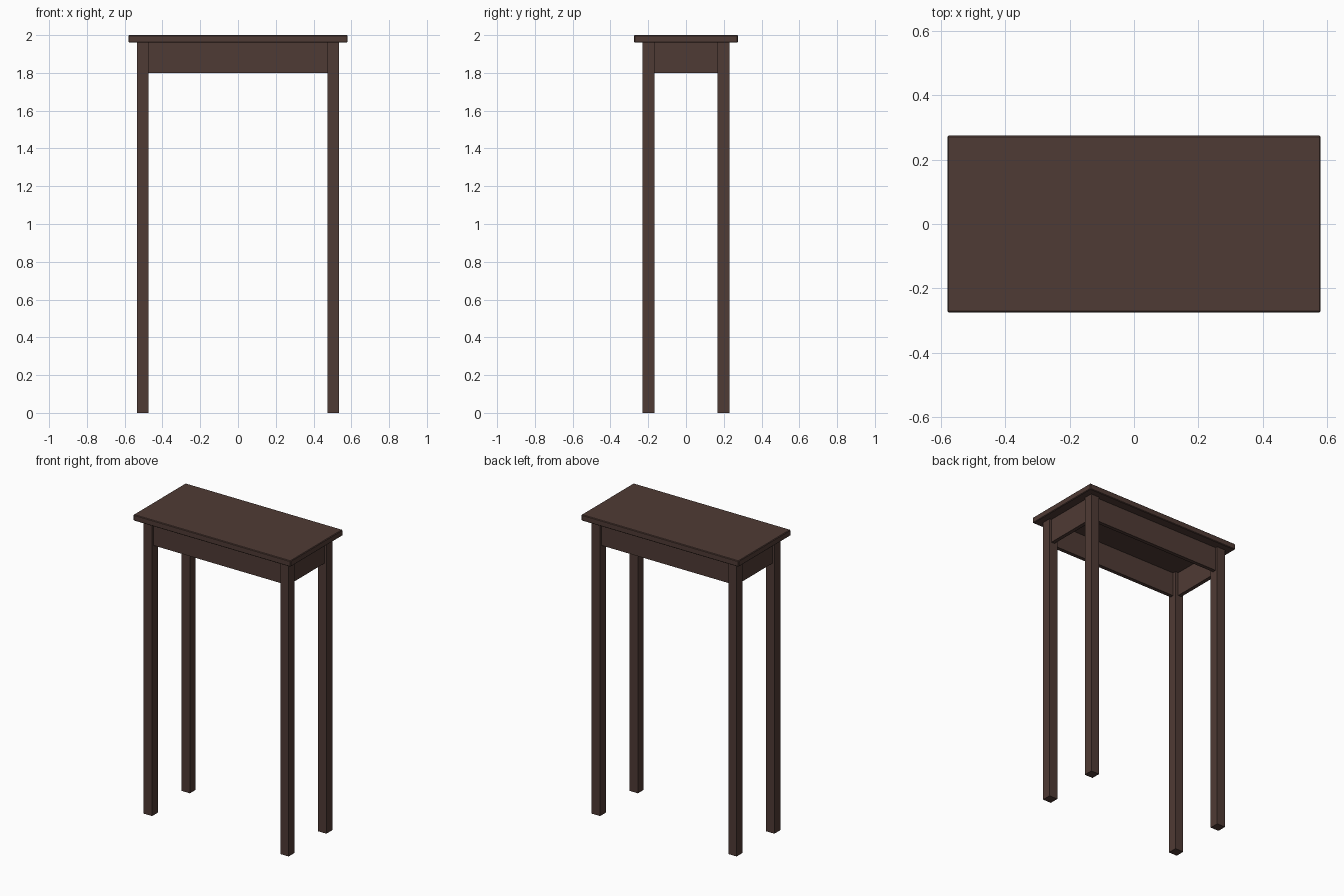
import bpy

cube = bpy.data.objects.get("Cube")
if cube:
    bpy.data.objects.remove(cube, do_unlink=True)

# Dark wood colour
COLOR = (0.078, 0.043, 0.035, 1)
wood = bpy.data.materials.new("dark brown wood")
wood.use_nodes = True
wood.diffuse_color = COLOR
bsdf = next(n for n in wood.node_tree.nodes if n.type == 'BSDF_PRINCIPLED')
bsdf.inputs["Base Color"].default_value = COLOR
bsdf.inputs["Roughness"].default_value = 0.6


def box(name, center, size, bevel=0):
    bpy.ops.mesh.primitive_cube_add(size=1, location=center)
    ob = bpy.context.object
    ob.name = name
    ob.scale = size
    bpy.ops.object.transform_apply(location=False, rotation=False, scale=True)
    ob.data.materials.append(wood)
    if bevel:
        mod = ob.modifiers.new("soft_edges", 'BEVEL')
        mod.width = bevel
        mod.segments = 1
    return ob


TOP_Z = 1.96          # underside of the top
LEG = 0.062           # leg thickness
LEG_X, LEG_Y = 0.504, 0.199
APRON_H, APRON_T = 0.16, 0.025
RECESS = 0.015        # apron set back from the leg faces
apron_z = TOP_Z - APRON_H / 2
offset = LEG / 2 - RECESS - APRON_T / 2

# Table top
box("table_top", (0, 0, (TOP_Z + 2) / 2), (1.16, 0.55, 2 - TOP_Z), 0.004)

# Legs
for sx, side in ((1, "left"), (-1, "right")):
    for sy, end in ((-1, "front"), (1, "back")):
        box(f"{end}_{side}_leg", (sx * LEG_X, sy * LEG_Y, TOP_Z / 2),
            (LEG, LEG, TOP_Z))

# Aprons between the legs
for s, end, side in ((-1, "front", "right"), (1, "back", "left")):
    box(f"{end}_apron", (0, s * (LEG_Y + offset), apron_z),
        (2 * LEG_X - LEG, APRON_T, APRON_H))
    box(f"{side}_apron", (s * (LEG_X + offset), 0, apron_z),
        (APRON_T, 2 * LEG_Y - LEG, APRON_H))
